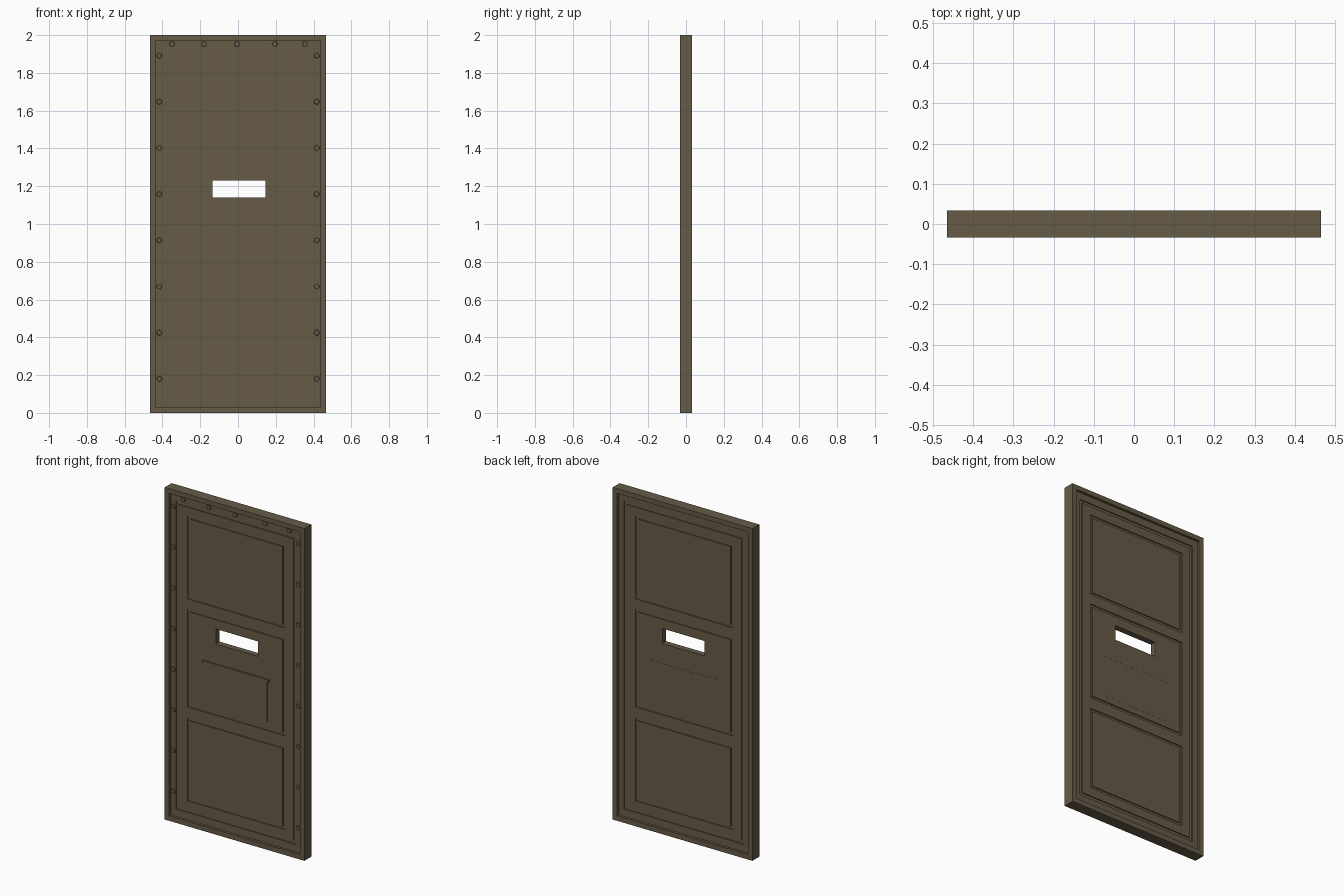
import bpy, bmesh
from mathutils import Matrix

if "Cube" in bpy.data.objects:
    bpy.data.objects.remove(bpy.data.objects["Cube"])

paint = bpy.data.materials.new("olive_brown_paint")
paint.use_nodes = True
colour = (0.133, 0.105, 0.063, 1)
paint.diffuse_color = colour
paint.node_tree.nodes["Principled BSDF"].inputs["Base Color"].default_value = colour

HALF = 0.033      # half thickness of the outer rim
FIELD = 0.018     # half thickness of the recessed field
GROOVE = 0.012    # half thickness at the bottom of the grooves


def add_object(name, bm):
    bmesh.ops.recalc_face_normals(bm, faces=bm.faces)
    mesh = bpy.data.meshes.new(name)
    bm.to_mesh(mesh)
    bm.free()
    mesh.materials.append(paint)
    obj = bpy.data.objects.new(name, mesh)
    bpy.context.collection.objects.link(obj)
    return obj


def box(name, x0, x1, y0, y1, z0, z1):
    bm = bmesh.new()
    place = (Matrix.Translation(((x0 + x1) / 2, (y0 + y1) / 2, (z0 + z1) / 2))
             @ Matrix.Diagonal((x1 - x0, y1 - y0, z1 - z0, 1)))
    bmesh.ops.create_cube(bm, size=1, matrix=place)
    return add_object(name, bm)


def ring(name, half_x, z0, z1, width, y0, y1):
    """Rectangular ring of the given width, extruded from y0 to y1."""
    bm = bmesh.new()
    loops = []
    for y in (y0, y1):
        for w in (0, width):
            x = half_x - w
            corners = ((-x, z0 + w), (x, z0 + w), (x, z1 - w), (-x, z1 - w))
            loops.append([bm.verts.new((cx, y, cz)) for cx, cz in corners])
    outer0, inner0, outer1, inner1 = loops
    for a, b in ((outer0, inner0), (inner0, inner1), (inner1, outer1), (outer1, outer0)):
        for i in range(4):
            j = (i + 1) % 4
            bm.faces.new((a[i], a[j], b[j], b[i]))
    return add_object(name, bm)


def cut(target, cutter):
    mod = target.modifiers.new("cut", "BOOLEAN")
    mod.operation = "DIFFERENCE"
    mod.solver = "EXACT"
    mod.object = cutter
    bpy.context.view_layer.objects.active = target
    bpy.ops.object.modifier_apply(modifier=mod.name)
    bpy.data.objects.remove(cutter)


# Door slab, recessed inside the rim and grooved on both sides
door = box("door_slab", -0.465, 0.465, -HALF, HALF, 0, 2)
panels = ((0.145, 0.645), (0.71, 1.30), (1.36, 1.86))
for side in (-1, 1):
    def span(depth):
        return sorted((side * depth, side * 0.05))
    cut(door, box("field_cutter", -0.435, 0.435, *span(FIELD), 0.03, 1.972))
    cut(door, ring("border_cutter", 0.40, 0.075, 1.93, 0.018, *span(GROOVE)))
    for z0, z1 in panels:
        cut(door, ring("panel_cutter", 0.325, z0, z1, 0.015, *span(GROOVE)))

# Viewing slot through the middle panel
cut(door, box("slot_cutter", -0.135, 0.145, -0.1, 0.1, 1.14, 1.23))

# Flap below the slot with its hinge bar
box("slot_flap", -0.213, 0.21, -0.022, 0.0185, 0.762, 1.012)
box("flap_hinge", -0.222, 0.222, -0.025, 0.019, 1.006, 1.02)


# Rivets along the sides and top of the front
def rivet(x, z):
    bm = bmesh.new()
    place = Matrix.Translation((x, -FIELD - 0.002, z)) @ Matrix.Rotation(1.5708, 4, "X")
    bmesh.ops.create_cone(bm, cap_ends=True, segments=12, radius1=0.015,
                          radius2=0.013, depth=0.012, matrix=place)
    add_object("rivet", bm)


for i in range(8):
    for x in (-0.417, 0.417):
        rivet(x, 0.18 + i * 0.2445)
for x in (-0.35, -0.18, -0.005, 0.195, 0.355):
    rivet(x, 1.953)
